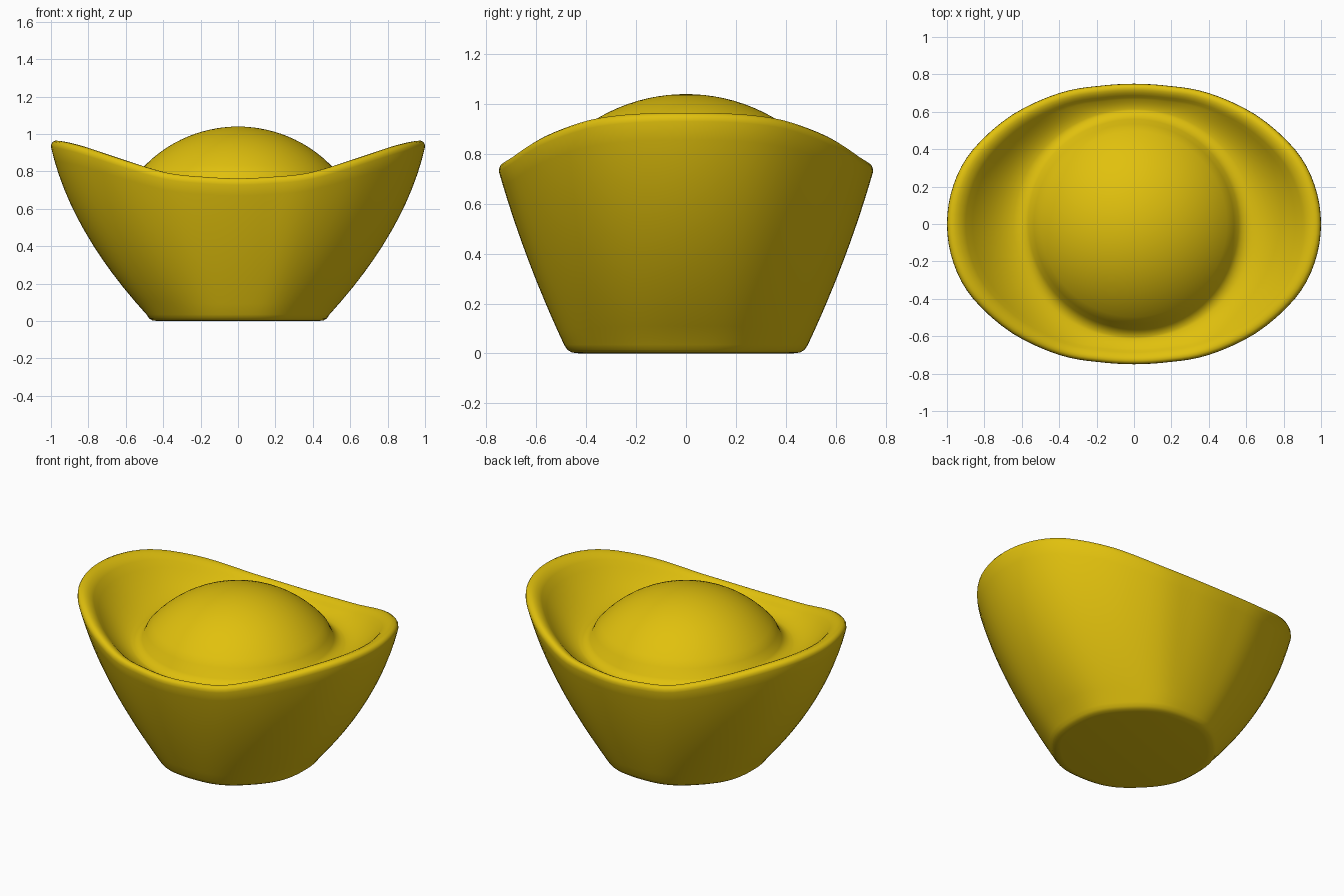
import bpy, bmesh, math
from mathutils import Vector

cube = bpy.data.objects.get("Cube")
if cube:
    bpy.data.objects.remove(cube, do_unlink=True)

gold = bpy.data.materials.new("gold")
gold.use_nodes = True
gold.diffuse_color = (0.75, 0.53, 0.004, 1)
gold.node_tree.nodes["Principled BSDF"].inputs["Base Color"].default_value = gold.diffuse_color

# Quarter of the boat-shaped rim, from the raised end to the low side
quarter = [Vector(p) for p in (
    (1, 0, 0.965), (0.965, 0.21, 0.96), (0.86, 0.4, 0.935), (0.65, 0.585, 0.868),
    (0.4, 0.7, 0.795), (0.2, 0.737, 0.772), (0, 0.75, 0.763))]


def mirrored(points):
    """Complete the quarter outline into a closed loop."""
    half = points + [Vector((-p.x, p.y, p.z)) for p in reversed(points[:-1])]
    return half + [Vector((p.x, -p.y, p.z)) for p in reversed(half[1:-1])]


def refined(loop):
    """Insert a smooth midpoint between neighbours."""
    out, n = [], len(loop)
    for i, b in enumerate(loop):
        a, c, d = loop[i - 1], loop[(i + 1) % n], loop[(i + 2) % n]
        out += [b, (9 * (b + c) - a - d) / 16]
    return out


rim = refined(refined(mirrored(quarter)))
angles = [math.atan2(p.y / 0.75, p.x) for p in rim]


def scaled(k, drop):
    return [Vector((p.x * k, p.y * k, p.z - drop)) for p in rim]


def base(radius, z):
    """Very slightly octagonal foot outline."""
    ring = []
    for a in angles:
        r = radius * (1 - 0.008 * math.cos(8 * a))
        ring.append(Vector((r * math.cos(a), r * math.sin(a), z)))
    return ring


def circle(radius, z, end_rise=0):
    """Round ring that may lift towards the two raised ends."""
    return [Vector((radius * math.cos(a), radius * math.sin(a),
                    z + end_rise * math.cos(a) ** 2)) for a in angles]


def dome_height(r, curve=0.7):
    return 1.04 - curve + math.sqrt(curve ** 2 - r ** 2)


# Foot with rounded edge
rings = [base(0.43, 0), base(0.462, 0.004), base(0.48, 0.015)]

# Bulging outer wall
foot, edge = base(0.493, 0.035), scaled(1, 0.035)
steps = 12
for i in range(steps + 1):
    t = i / steps
    ring = []
    for f, e, a in zip(foot, edge, angles):
        bulge = 0.24 + 0.36 * math.cos(a) ** 2
        s = t + bulge * t * (1 - t)
        ring.append(Vector((f.x + (e.x - f.x) * s, f.y + (e.y - f.y) * s,
                            f.z + (e.z - f.z) * t)))
    rings.append(ring)

# Broad rounded lip
rings += [scaled(0.998, 0.018), scaled(0.99, 0.006), scaled(0.975, 0),
          scaled(0.955, 0.002), scaled(0.935, 0.01), scaled(0.915, 0.023)]

# Hollow running from the lip down to the dome
lip, groove = scaled(0.9, 0.037), circle(0.605, 0.695, 0.025)
steps = 8
for i in range(steps + 1):
    s = i / steps
    g = 1 - (1 - s) ** 1.8
    rings.append([Vector((p.x + (q.x - p.x) * s, p.y + (q.y - p.y) * s,
                          p.z + (q.z - p.z) * g)) for p, q in zip(lip, groove)])

# Soft fillet, then the central dome
rings += [circle(0.58, 0.71, 0.02), circle(0.56, 0.731, 0.01)]
steps = 14
for i in range(steps):
    r = 0.535 * (1 - i / steps)
    rings.append(circle(r, dome_height(r)))

# Skin the rings into one continuous surface
bm = bmesh.new()
loops = [[bm.verts.new(p) for p in ring] for ring in rings]
n = len(rim)
for low, high in zip(loops, loops[1:]):
    for i in range(n):
        j = (i + 1) % n
        bm.faces.new((low[i], low[j], high[j], high[i]))
bm.faces.new(list(reversed(loops[0])))
peak = bm.verts.new((0, 0, dome_height(0)))
for i in range(n):
    bm.faces.new((loops[-1][i], loops[-1][(i + 1) % n], peak))
bmesh.ops.recalc_face_normals(bm, faces=bm.faces)
for face in bm.faces:
    face.smooth = True

mesh = bpy.data.meshes.new("ingot_body")
bm.to_mesh(mesh)
bm.free()
mesh.materials.append(gold)
bpy.context.scene.collection.objects.link(bpy.data.objects.new("ingot_body", mesh))
